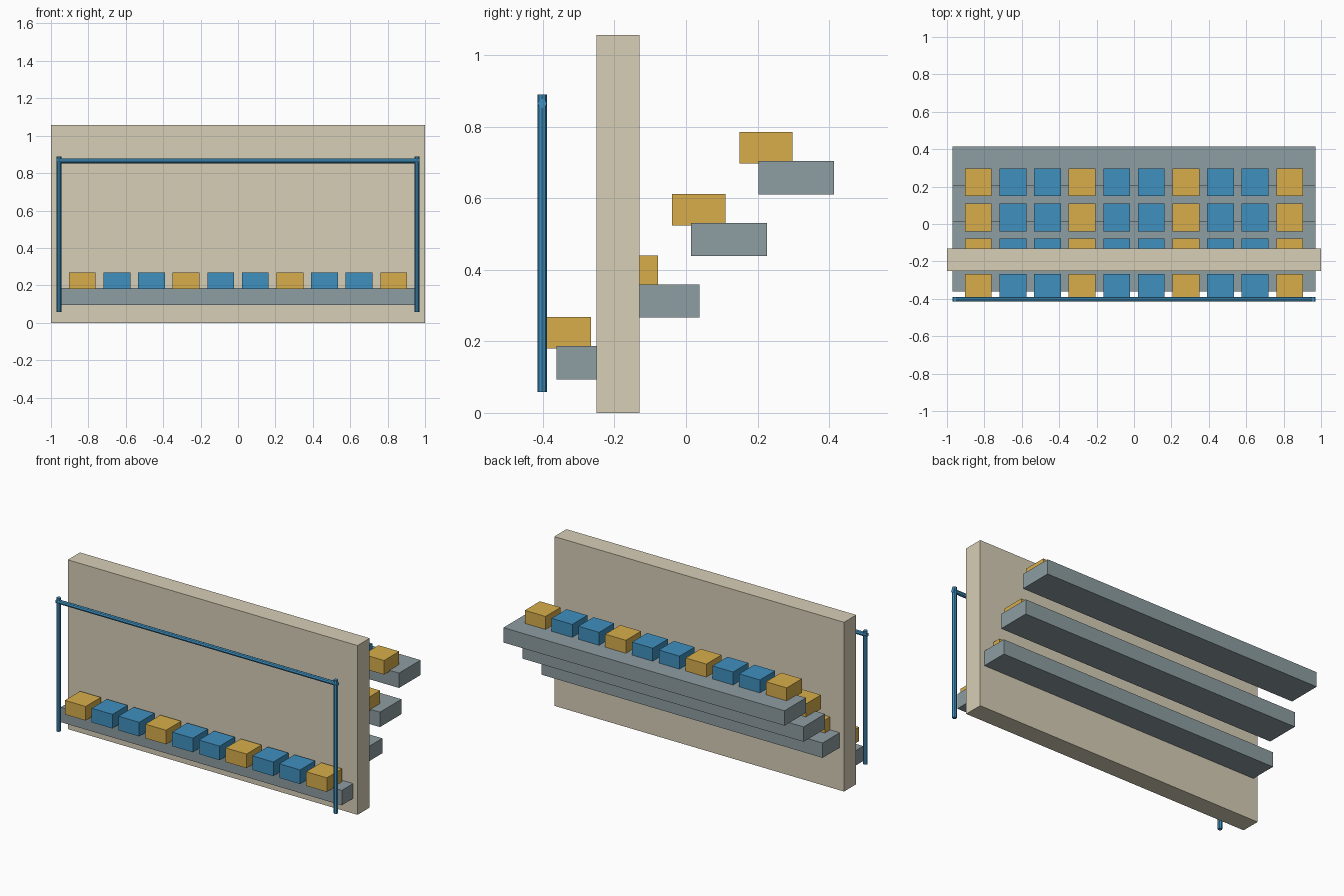
import bpy
from math import pi

if "Cube" in bpy.data.objects:
    bpy.data.objects.remove(bpy.data.objects["Cube"])


def material(name, rgb):
    m = bpy.data.materials.new(name)
    m.diffuse_color = (*rgb, 1)
    m.use_nodes = True
    m.node_tree.nodes["Principled BSDF"].inputs["Base Color"].default_value = m.diffuse_color
    return m


CONCRETE = material("concrete", (0.68, 0.62, 0.47))
STEEL = material("grey_step", (0.27, 0.34, 0.36))
BLUE = material("blue", (0.05, 0.28, 0.52))
YELLOW = material("yellow", (0.68, 0.42, 0.07))


def box(name, lo, hi, mat):
    bpy.ops.mesh.primitive_cube_add(size=1, location=[(a + b) / 2 for a, b in zip(lo, hi)])
    o = bpy.context.object
    o.name = name
    o.scale = [b - a for a, b in zip(lo, hi)]
    bpy.ops.object.transform_apply(location=False, rotation=False, scale=True)
    o.data.materials.append(mat)


def tube(name, loc, length, rot=(0, 0, 0)):
    bpy.ops.mesh.primitive_cylinder_add(vertices=8, radius=0.013, depth=length,
                                        location=loc, rotation=rot)
    o = bpy.context.object
    o.name = name
    o.data.materials.append(BLUE)


# Wall
box("wall", (-1, -0.25, 0), (1, -0.13, 1.056), CONCRETE)

# Stepped rows with seats
for row in range(4):
    y, z = row * 0.188, row * 0.1722
    box(f"step_{row}", (-0.97, -0.362 + y, 0.094 + z), (0.97, -0.15 + y, 0.187 + z), STEEL)
    for i in range(10):
        x = (i - 4.5) * 0.185
        box(f"seat_{row}_{i}", (x - 0.0715, -0.415 + y, 0.18 + z),
            (x + 0.0715, -0.266 + y, 0.268 + z), BLUE if i % 3 else YELLOW)

# Front railing
for side, x in (("left", -0.957), ("right", 0.957)):
    tube(f"{side}_post", (x, -0.402, 0.474), 0.832)
tube("top_rail", (0, -0.402, 0.865), 1.94, (0, pi / 2, 0))
